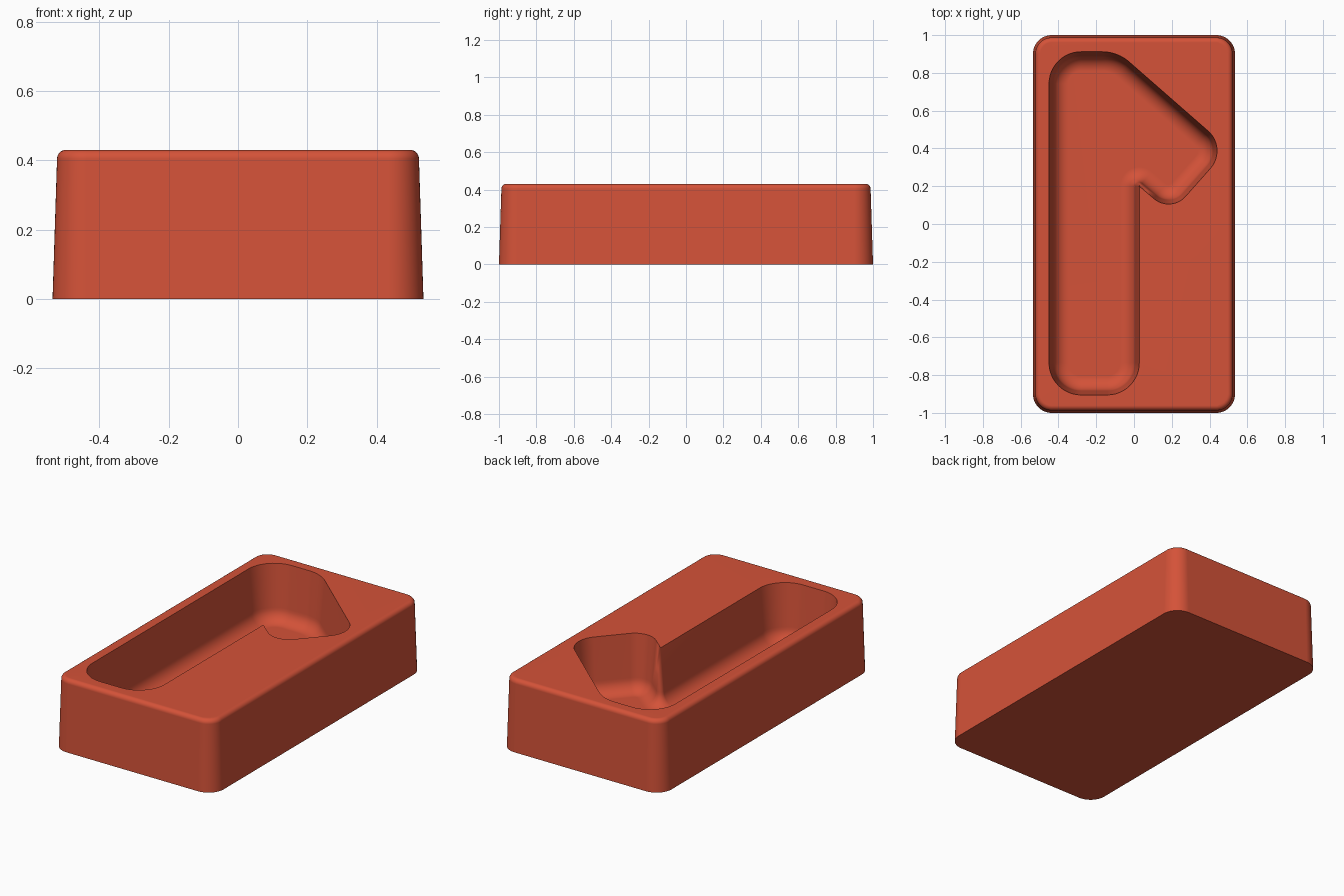
import bpy
import bmesh
from math import sin, cos, pi, tan, radians
from mathutils import Vector

cube = bpy.data.objects.get("Cube")
if cube:
    bpy.data.objects.remove(cube, do_unlink=True)

HEIGHT = 0.43
DEPTH = 0.335      # recess depth
SEGMENTS = 12      # steps per rounded corner


def rounded_outline(corners):
    """Counter-clockwise corners (x, y, radius) -> list of (point, inward normal)."""
    out = []
    for i, (x, y, r) in enumerate(corners):
        p = Vector((x, y))
        d0 = (p - Vector(corners[i - 1][:2])).normalized()
        d1 = (Vector(corners[(i + 1) % len(corners)][:2]) - p).normalized()
        n0 = Vector((-d0.y, d0.x))
        turn = -d0.angle_signed(d1)
        centre = p - d0 * r * tan(turn / 2) + n0 * r
        for k in range(SEGMENTS + 1):
            a = turn * k / SEGMENTS
            n = Vector((n0.x * cos(a) - n0.y * sin(a), n0.x * sin(a) + n0.y * cos(a)))
            out.append((centre - n * r, n))
    return out


def add_rings(bm, outline, steps):
    """Stack inward-offset copies of the outline, given (offset, z), joined by quads."""
    rings = [[bm.verts.new((*(p + n * off), z)) for p, n in outline] for off, z in steps]
    for low, high in zip(rings, rings[1:]):
        for i in range(len(low)):
            bm.faces.new((low[i - 1], low[i], high[i], high[i - 1]))
    return rings


def loop_edges(bm, ring):
    return [bm.edges.get((ring[i - 1], ring[i])) for i in range(len(ring))]


def quarter(steps):
    return [pi / 2 * k / steps for k in range(steps + 1)]


bm = bmesh.new()

# Block: tapered sides with a rounded top edge
X, Y, R = 0.535, 1.0, 0.1
block = rounded_outline([(-X, -Y, R), (X, -Y, R), (X, Y, R), (-X, Y, R)])
TAPER, ROUND = 0.013, 0.026
sides = [(0, 0)] + [(TAPER + ROUND * (1 - cos(a)), HEIGHT - ROUND * (1 - sin(a)))
                    for a in quarter(6)]
block_rings = add_rings(bm, block, sides)
bm.faces.new(list(reversed(block_rings[0])))

# Recess: long slot with a slanted flag, drafted walls and a filleted floor
recess = rounded_outline([
    (-0.45, -0.905, 0.17), (0.028, -0.905, 0.17), (0.028, 0.2, 0),
    (0.195, 0.058, 0.12), (0.498, 0.40, 0.14), (-0.087, 0.912, 0.22),
    (-0.45, 0.912, 0.17)])
DRAFT, FILLET = 0.022, 0.08
walls = [(0, HEIGHT)] + [(DRAFT + FILLET * (1 - cos(a)), HEIGHT - DEPTH + FILLET * (1 - sin(a)))
                         for a in quarter(8)]
recess_rings = add_rings(bm, recess, walls)
bm.faces.new(recess_rings[-1])

# Top face around the recess opening
bmesh.ops.remove_doubles(bm, verts=recess_rings[0], dist=1e-5)
block_top = loop_edges(bm, block_rings[-1])
rim = [e for e in bm.edges if e.is_boundary
       and all(abs(v.co.z - HEIGHT) < 1e-5 for v in e.verts)
       and e not in block_top]
bmesh.ops.triangle_fill(bm, use_beauty=True, edges=block_top + rim, normal=(0, 0, 1))
bmesh.ops.recalc_face_normals(bm, faces=bm.faces)

mesh = bpy.data.meshes.new("recessed_block")
bm.to_mesh(mesh)
bm.free()
obj = bpy.data.objects.new("recessed_block", mesh)
bpy.context.collection.objects.link(obj)

# Colour
mat = bpy.data.materials.new("brick_red")
mat.use_nodes = True
colour = (0.66, 0.085, 0.04, 1)
mat.diffuse_color = colour
mat.node_tree.nodes["Principled BSDF"].inputs["Base Color"].default_value = colour
mesh.materials.append(mat)

# Smooth shading with a crisp rim
bpy.ops.object.select_all(action="DESELECT")
obj.select_set(True)
bpy.context.view_layer.objects.active = obj
bpy.ops.object.shade_smooth_by_angle(angle=radians(35))
normals = obj.modifiers.new("flat_top", "WEIGHTED_NORMAL")
normals.keep_sharp = True
